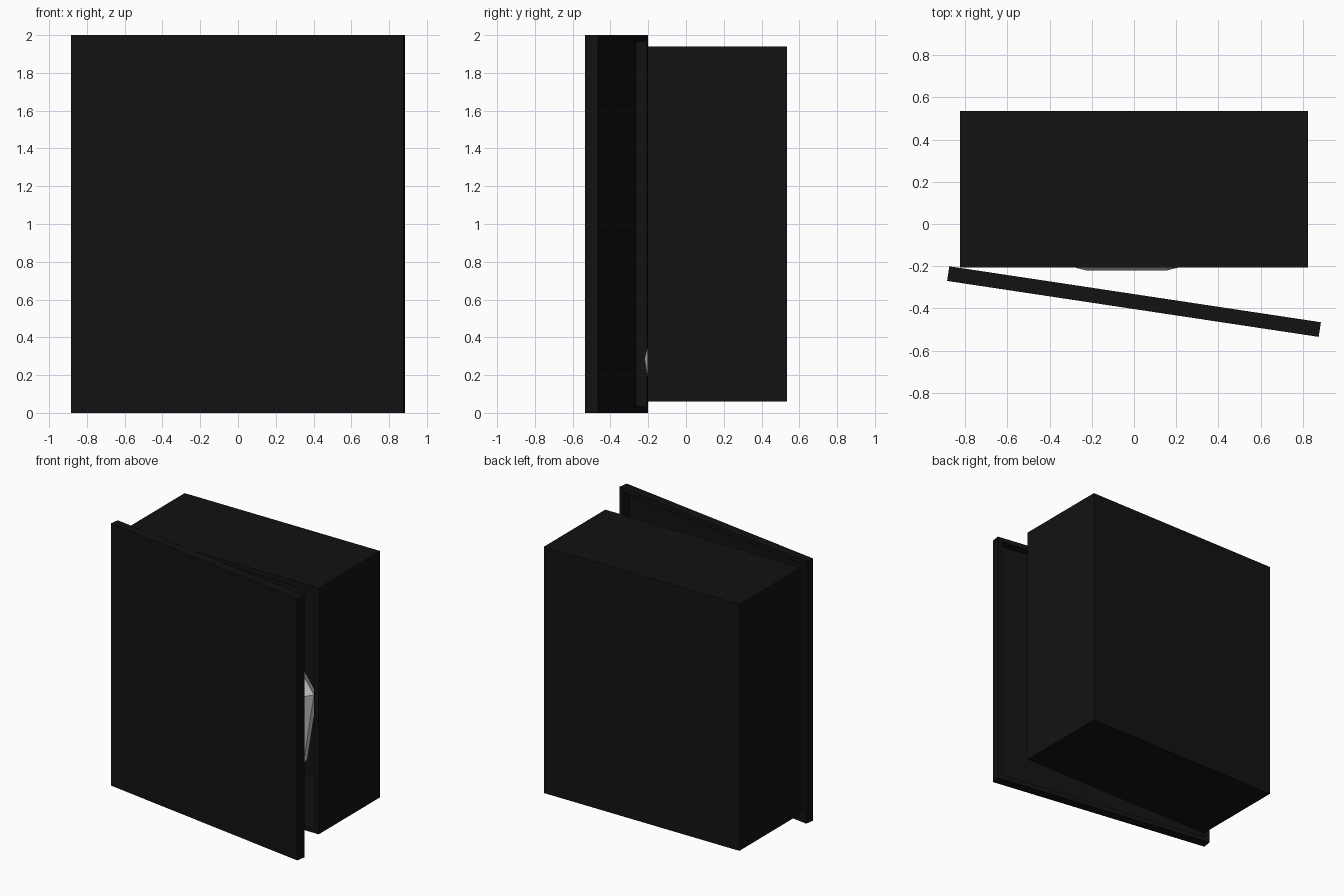
import bpy, bmesh
from math import radians, pi
from mathutils import Matrix, Vector

if "Cube" in bpy.data.objects:
    bpy.data.objects.remove(bpy.data.objects["Cube"])


def material(name, v):
    m = bpy.data.materials.new(name)
    m.diffuse_color = (v, v, v, 1)
    m.use_nodes = True
    m.node_tree.nodes["Principled BSDF"].inputs["Base Color"].default_value = m.diffuse_color
    return m


black = material("black_paint", 0.006)


def tray(name, size, wall, depth, side, loc, angle=0):
    """Box hollowed from its front (side=-1) or back (side=1) face."""
    bm = bmesh.new()
    bmesh.ops.create_cube(bm, size=1)
    bmesh.ops.scale(bm, vec=size, verts=bm.verts)
    bm.normal_update()
    face = next(f for f in bm.faces if f.normal.y * side > 0.9)
    bmesh.ops.inset_region(bm, faces=[face], thickness=wall)
    ext = bmesh.ops.extrude_discrete_faces(bm, faces=[face])
    verts = ext["faces"][0].verts
    bmesh.ops.translate(bm, vec=(0, -side * depth, 0), verts=verts)
    me = bpy.data.meshes.new(name)
    bm.to_mesh(me)
    bm.free()
    ob = bpy.data.objects.new(name, me)
    bpy.context.collection.objects.link(ob)
    ob.location = loc
    ob.rotation_euler.z = angle
    me.materials.append(black)
    return ob


# cabinet body, open at the front
tray("cabinet_body", (1.65, 0.74, 1.88), 0.055, 0.69, -1, (0, 0.165, 1.0))

# shallow door pan, hinged slightly open on the left
tray("cabinet_door", (1.78, 0.07, 2.0), 0.05, 0.06, 1, (0, -0.3675, 1.0), radians(-8.56))

# low-poly grey hose coil leaning back inside the cabinet
bpy.ops.mesh.primitive_torus_add(major_segments=8, minor_segments=8,
                                 major_radius=0.5, minor_radius=0.15)
coil = bpy.context.object
coil.name = "hose_coil"
coil.data.transform(Matrix.Rotation(pi / 8, 4, 'Z'))
coil.data.transform(Matrix.Rotation(radians(75), 4, 'X'))
low = min(v.co.y for v in coil.data.vertices)
floor = min(v.co.z for v in coil.data.vertices)
coil.location = Vector((-0.035, -0.22 - low, 0.115 - floor))
